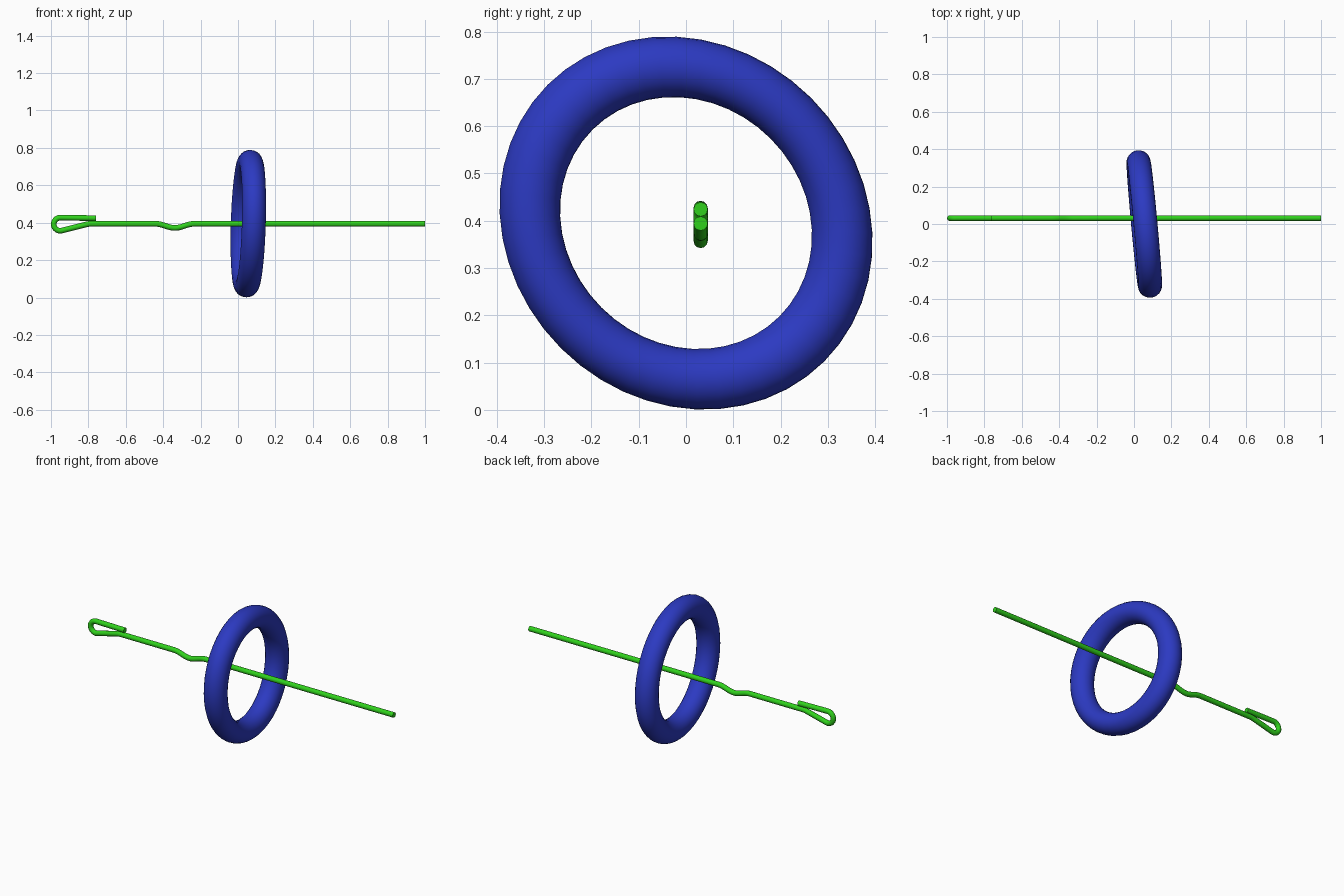
import bpy
from math import cos, sin, pi, radians
from mathutils import Matrix, Vector

if "Cube" in bpy.data.objects:
    bpy.data.objects.remove(bpy.data.objects["Cube"])


def paint(obj, name, color):
    mat = bpy.data.materials.new(name)
    mat.diffuse_color = (*color, 1)
    mat.use_nodes = True
    mat.node_tree.nodes["Principled BSDF"].inputs["Base Color"].default_value = mat.diffuse_color
    obj.data.materials.append(mat)


# Ring: torus stretched along its diagonal and tilted slightly off the x axis
bpy.ops.mesh.primitive_torus_add(major_segments=48, minor_segments=24,
                                 major_radius=0.33, minor_radius=0.064)
ring = bpy.context.object
ring.name = "ring"
normal = Vector((1, 0.09, -0.02)).normalized()
h = 0.5 ** 0.5


def in_plane(y, z):
    return Vector((-0.09 * y + 0.02 * z, y, z))


axes = Matrix((in_plane(-h, h) * 1.05, in_plane(h, h) * 0.95, -normal)).transposed()
ring.data.transform(Matrix.Translation((0.055, 0, 0.395)) @ axes.to_4x4())
bpy.ops.object.shade_smooth()
paint(ring, "ring_blue", (0.025, 0.042, 0.54))

# Wire path in the xz plane: straight run, shallow dip, folded-back end loop
Z = 0.394
path = [(1.0, Z)]
for i in range(17):
    t = i / 16
    path.append((-0.235 - 0.205 * t, Z - 0.011 * (1 - cos(2 * pi * t))))
path += [(-0.79, Z), (-0.80, Z - 0.001), (-0.81, Z - 0.003)]
for i in range(17):
    a = radians(-76 - 194 * i / 16)
    path.append((-0.95 + 0.035 * cos(a), 0.392 + 0.035 * sin(a)))
path.append((-0.76, 0.424))

curve = bpy.data.curves.new("wire_hook", "CURVE")
curve.dimensions = "3D"
curve.bevel_depth = 0.015
curve.bevel_resolution = 4
curve.use_fill_caps = True
spline = curve.splines.new("POLY")
spline.points.add(len(path) - 1)
for p, (x, z) in zip(spline.points, path):
    p.co = (x, 0.031, z, 1)
wire = bpy.data.objects.new("wire_hook", curve)
bpy.context.collection.objects.link(wire)
paint(wire, "wire_green", (0.03, 0.64, 0.012))

# Turn the wire into a mesh with crisp end caps
bpy.ops.object.select_all(action="DESELECT")
wire.select_set(True)
bpy.context.view_layer.objects.active = wire
bpy.ops.object.convert(target="MESH")
bpy.ops.object.shade_smooth_by_angle(angle=radians(40))
